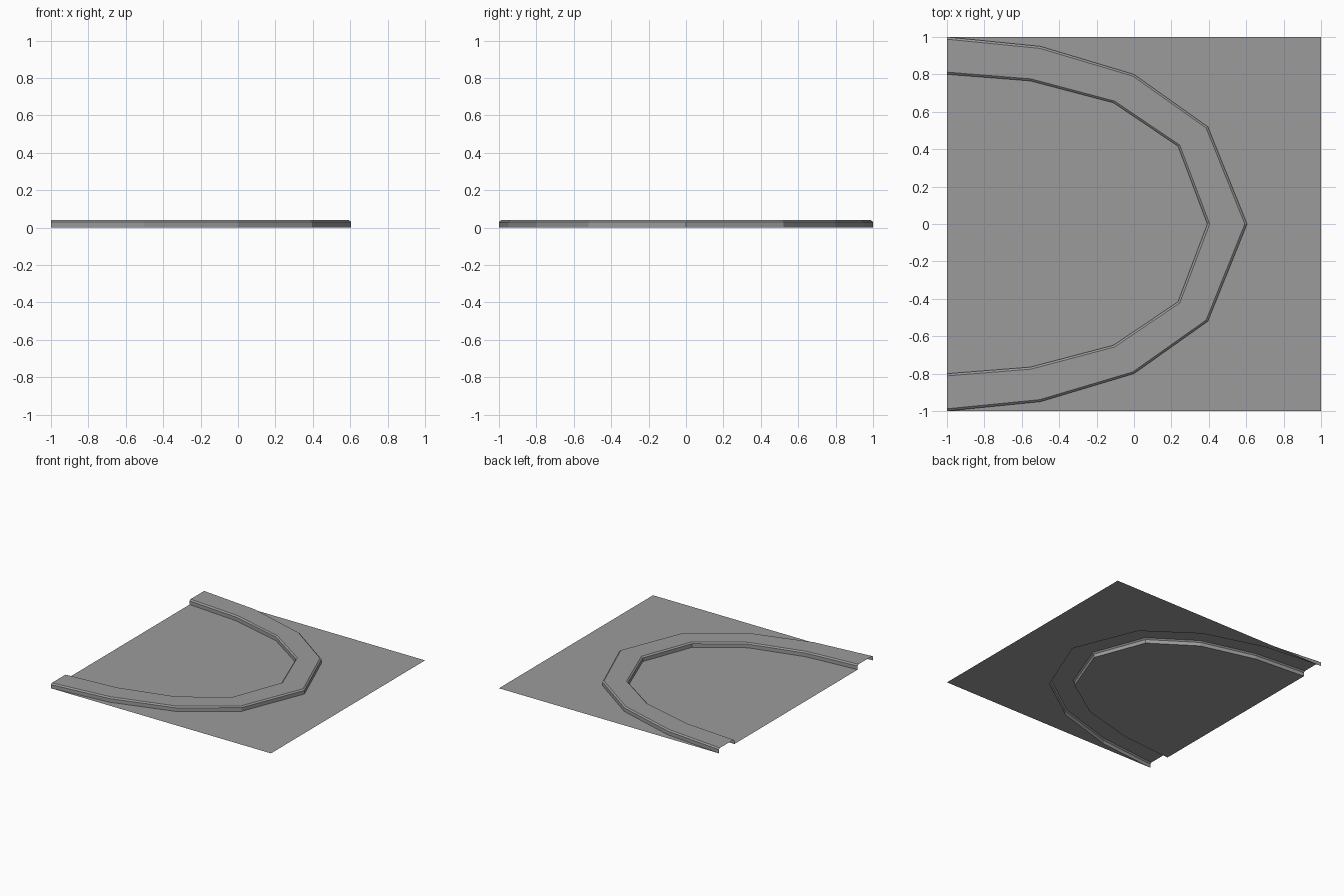
import bpy
from mathutils import Vector

cube = bpy.data.objects.get("Cube")
if cube:
    bpy.data.objects.remove(cube, do_unlink=True)

# One grey for every surface
grey = bpy.data.materials.new("concrete_grey")
grey.use_nodes = True
colour = (0.33, 0.33, 0.33, 1)
grey.diffuse_color = colour
grey.node_tree.nodes["Principled BSDF"].inputs["Base Color"].default_value = colour


def add_part(name, verts, faces):
    mesh = bpy.data.meshes.new(name)
    mesh.from_pydata(verts, [], faces)
    mesh.materials.append(grey)
    part = bpy.data.objects.new(name, mesh)
    bpy.context.collection.objects.link(part)
    return part


def mirrored(half):
    """Complete a half path that ends on the centre line y = 0."""
    points = [Vector((x, y, 0)) for x, y in half]
    return points + [Vector((p.x, -p.y, 0)) for p in reversed(points[:-1])]


outer = mirrored([(-1, 1), (-0.5, 0.95), (0, 0.8), (0.395, 0.52), (0.605, 0)])
inner = mirrored([(-1, 0.8), (-0.555, 0.765), (-0.11, 0.648), (0.235, 0.416), (0.392, 0)])

# Raised curved walkway: open shell with bevelled upper edges
# Each profile point is (fraction from outer to inner edge, height)
profile = [(0, 0), (0, 0.03), (0.06, 0.04), (0.94, 0.04), (1, 0.03), (1, 0)]
count = len(outer)
verts = []
for across, height in profile:
    for a, b in zip(outer, inner):
        point = a.lerp(b, across)
        point.z = height
        verts.append(point)
faces = []
for j in range(len(profile) - 1):
    for i in range(count - 1):
        k = j * count + i
        faces.append((k, k + count, k + count + 1, k + 1))
add_part("raised_walkway", verts, faces)

# Flat ground inside the curve
add_part("inner_ground", list(reversed(inner)), [tuple(range(count))])

# Flat ground outside the curve, out to the square corners
border = outer + [Vector((1, -1, 0)), Vector((1, 1, 0))]
add_part("outer_ground", border, [tuple(range(len(border)))])
